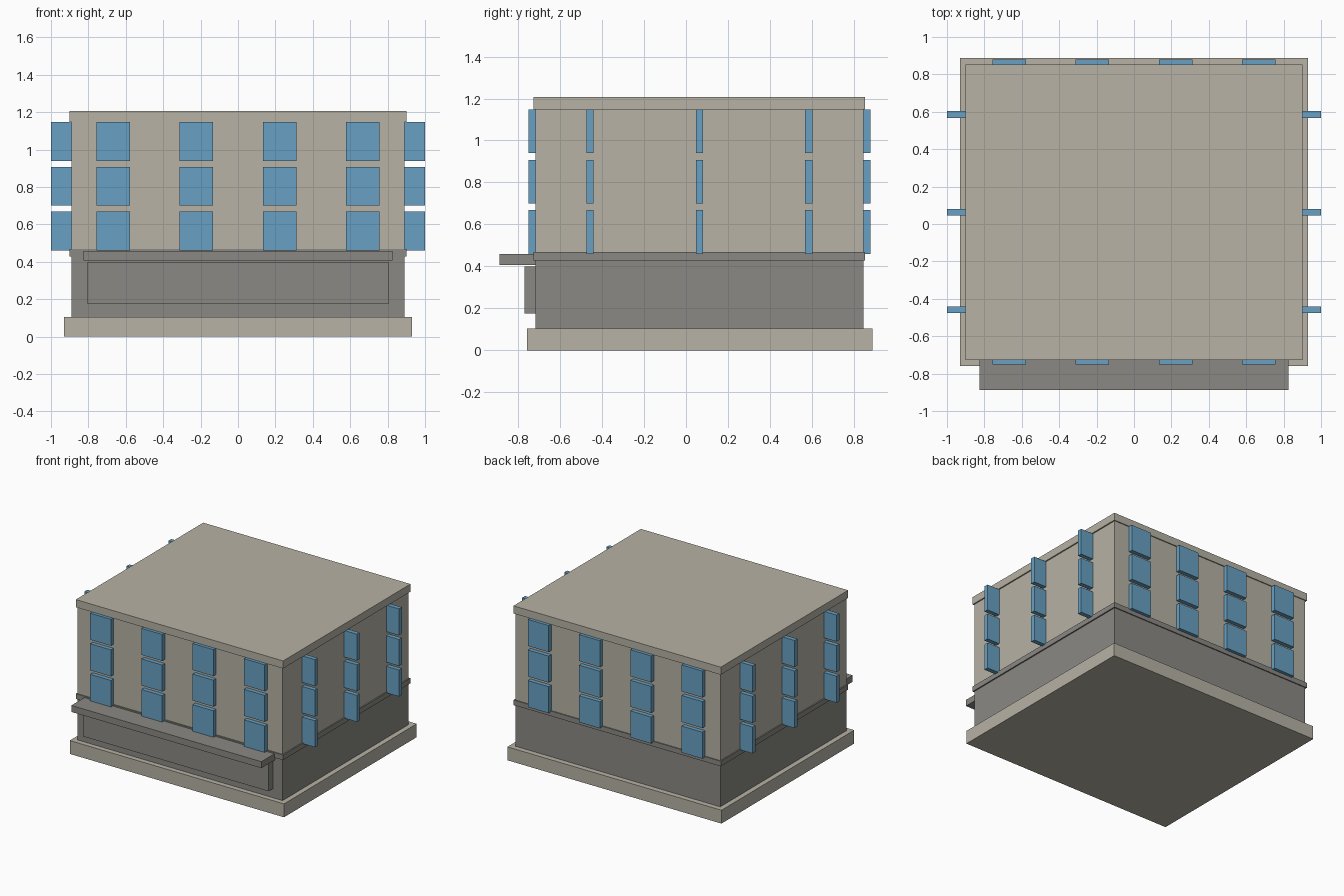
import bpy

if "Cube" in bpy.data.objects:
    bpy.data.objects.remove(bpy.data.objects["Cube"])


def material(name, rgb):
    """Flat colour from 0-255 sRGB values."""
    m = bpy.data.materials.new(name)
    lin = [((c / 255 + 0.055) / 1.055) ** 2.4 for c in rgb]
    m.diffuse_color = (*lin, 1)
    m.use_nodes = True
    m.node_tree.nodes["Principled BSDF"].inputs["Base Color"].default_value = m.diffuse_color
    return m


stone = material("warm stone", (183, 178, 165))
dark = material("dark grey stone", (138, 137, 131))
glass = material("blue glass", (104, 160, 194))


def box(name, x, y, z, mat):
    """Box from (min, max) ranges on each axis."""
    bpy.ops.mesh.primitive_cube_add(size=1)
    o = bpy.context.object
    o.name = name
    for v in o.data.vertices:
        v.co = [(r[0] + r[1]) / 2 + c * (r[1] - r[0]) for r, c in zip((x, y, z), v.co)]
    o.data.materials.append(mat)
    return o


# Main masses
W, Y0, Y1 = 0.89, -0.718, 0.846
box("plinth", (-0.93, 0.93), (-0.758, 0.888), (0, 0.105), stone)
box("ground_floor", (-W, W), (Y0, Y1), (0.105, 0.44), dark)
box("upper_floors", (-W, W), (Y0, Y1), (0.44, 1.16), stone)
box("floor_band", (-0.90, 0.90), (-0.726, 0.854), (0.428, 0.468), dark)
box("roof_cap", (-0.90, 0.90), (-0.726, 0.854), (1.147, 1.207), stone)

# Shop front and canopy
box("shop_front", (-0.805, 0.805), (-0.77, -0.70), (0.175, 0.40), dark)
box("canopy", (-0.825, 0.825), (-0.888, -0.71), (0.407, 0.458), dark)

# Three floors of windows on all four sides
HW, T = 0.09, 0.035
CY = (Y0 + Y1) / 2
for floor in range(3):
    zc = 0.564 + 0.24 * floor
    z = (zc - 0.104, zc + 0.104)
    for i in range(4):
        x = (i - 1.5) * 2 * W / 4
        box("front_window", (x - HW, x + HW), (Y0 - T + 0.002, Y0 + 0.002), z, glass)
        box("back_window", (x - HW, x + HW), (Y1 - 0.002, Y1 + T - 0.002), z, glass)
    for i in range(3):
        y = CY + (i - 1) * (Y1 - Y0) / 3
        for side, s in (("right", 1), ("left", -1)):
            xr = sorted((s * 0.82, s * 1.0))
            box(side + "_window", xr, (y - T / 2, y + T / 2), z, glass)
